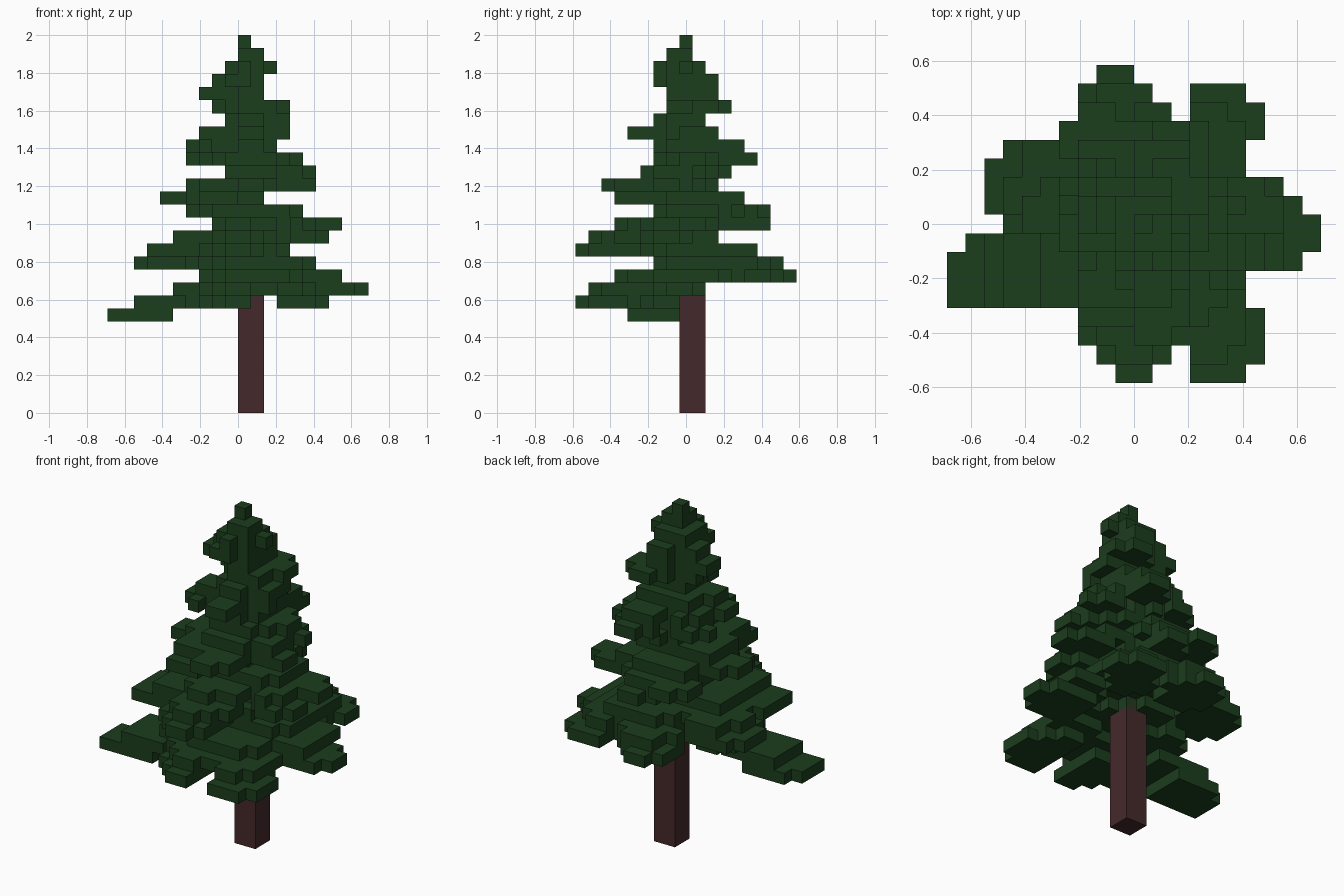
import bpy, bmesh, math
from mathutils import Vector

cube = bpy.data.objects.get("Cube")
if cube:
    bpy.data.objects.remove(cube, do_unlink=True)

V = 2 / 29                    # block size
AXIS = Vector((1.0, 0.5))     # trunk axis, in blocks


def material(name, color):
    m = bpy.data.materials.new(name)
    m.use_nodes = True
    m.diffuse_color = (*color, 1)
    bsdf = m.node_tree.nodes["Principled BSDF"]
    bsdf.inputs["Base Color"].default_value = (*color, 1)
    bsdf.inputs["Roughness"].default_value = 0.9
    return m


def add_object(name, bm, mat):
    mesh = bpy.data.meshes.new(name)
    bm.to_mesh(mesh)
    bm.free()
    mesh.materials.append(mat)
    ob = bpy.data.objects.new(name, mesh)
    bpy.context.collection.objects.link(ob)
    return ob


green = material("needle green", (0.011, 0.047, 0.012))
brown = material("bark brown", (0.060, 0.022, 0.023))

# Layer outline from the lowest branch up: first/last block in x, then in y
SPANS = [
    (-10, -6, -4, -1), (-8, 6, -8, -1), (-5, 9, -7, 1), (-3, 7, -5, 8),
    (-8, 5, -2, 7), (-7, 3, -8, 5), (-5, 6, -7, 2), (-2, 7, -5, 6),
    (-4, 4, -2, 6), (-6, 1, -5, 4), (-4, 5, -6, 2), (-1, 5, -3, 3),
    (-4, 4, -2, 5), (-4, 2, -2, 4), (-3, 3, -4, 2), (-1, 3, -2, 1),
    (-2, 3, -1, 3), (-3, 1, -1, 2), (-2, 1, -2, 2), (-1, 2, -2, 1),
    (0, 1, -1, 0), (0, 0, 0, 0)]
FIRST = 7

# Branch tips: layer, x, y
TIPS = [
    (7, -9.5, -4), (8, -.7, -8), (8, 5.5, -7.9), (9, 9.5, -.4),
    (10, -1.3, 8), (10, 5.6, 6.8), (11, -7.5, 2.8), (12, -6.5, -3.5),
    (12, -.5, -8), (13, 6.5, -2.5), (14, 7.5, 1), (14, .8, 6),
    (15, -2.8, 5.8), (16, -5.5, 1), (16, -2.5, -5), (17, 1.5, -6),
    (17, 5.5, -1.5), (18, 5.5, 1), (19, 2, 5), (19, -3.5, 2.4),
    (20, -3.5, -1), (21, 1.2, -4), (21, 3.5, -1.4), (22, 3.5, .4),
    (23, 3.4, 1.6), (23, 2, 2.8), (23, -1.5, 1), (24, -2.5, .4),
    (25, -.5, -2), (25, 1, 2), (26, 2.5, -.3), (26, .5, -2), (27, .5, -1)]

cells = set()


def put(i, j, k):
    """Add a block if it stays inside its layer and clear of the gaps."""
    if not FIRST <= k < FIRST + len(SPANS):
        return
    x0, x1, y0, y1 = SPANS[k - FIRST]
    gap = (k == 8 and i in (1, 2)) or (i == 2 and (j > 5 or j < -6))
    if x0 <= i <= x1 and y0 <= j <= y1 and not gap:
        cells.add((i, j, k))


def fill(k, inside):
    for i in range(-10, 10):
        for j in range(-8, 9):
            if inside(Vector((i + 0.5, j)) - AXIS):
                put(i, j, k)


# Core around the trunk, narrowing upward
for k in range(11, 29):
    r = 1.5 + 0.055 * max(0, 27 - k)
    fill(k, lambda p: p.length <= r)

# Branches: rounded pads stepping up toward the trunk
for layer, tx, ty in TIPS:
    d = Vector((tx, ty)) - AXIS
    length = d.length
    d.normalize()
    side = Vector((-d.y, d.x))
    width = min(2.6, max(1.0, 0.28 * length + 0.1))
    half = min(2.9, 0.27 * length + 0.25)
    put(math.floor(tx), round(ty), layer)
    for step, reach in enumerate((1.0, 0.87, 0.64, 0.4)):
        mid = reach * length + 0.25 - half

        def pad(p):
            u = (p.dot(d) - mid) / half
            return u ** 2 + (p.dot(side) / width) ** 2 <= 1
        fill(layer + step, pad)

# Foliage skin: one quad for every exposed block side
bm = bmesh.new()
verts = {}


def corner(p):
    key = tuple(p)
    if key not in verts:
        verts[key] = bm.verts.new((p[0] * V, (p[1] - 0.5) * V, p[2] * V))
    return verts[key]


for c in sorted(cells):
    for a in range(3):
        b, e = (a + 1) % 3, (a + 2) % 3
        for s in (0, 1):
            n = list(c)
            n[a] += 2 * s - 1
            if tuple(n) in cells:
                continue
            quad = []
            for u, w in ((0, 0), (1, 0), (1, 1), (0, 1)):
                p = list(c)
                p[a] += s
                p[b] += u
                p[e] += w
                quad.append(corner(p))
            bm.faces.new(quad if s else quad[::-1])
add_object("foliage", bm, green)

# Square trunk, reaching up into the core
bm = bmesh.new()
bmesh.ops.create_cube(bm, size=1)
bmesh.ops.scale(bm, vec=(2 * V, 2 * V, 11 * V), verts=bm.verts)
bmesh.ops.translate(bm, vec=(AXIS.x * V, AXIS.y * V, 5.5 * V), verts=bm.verts)
add_object("trunk", bm, brown)
